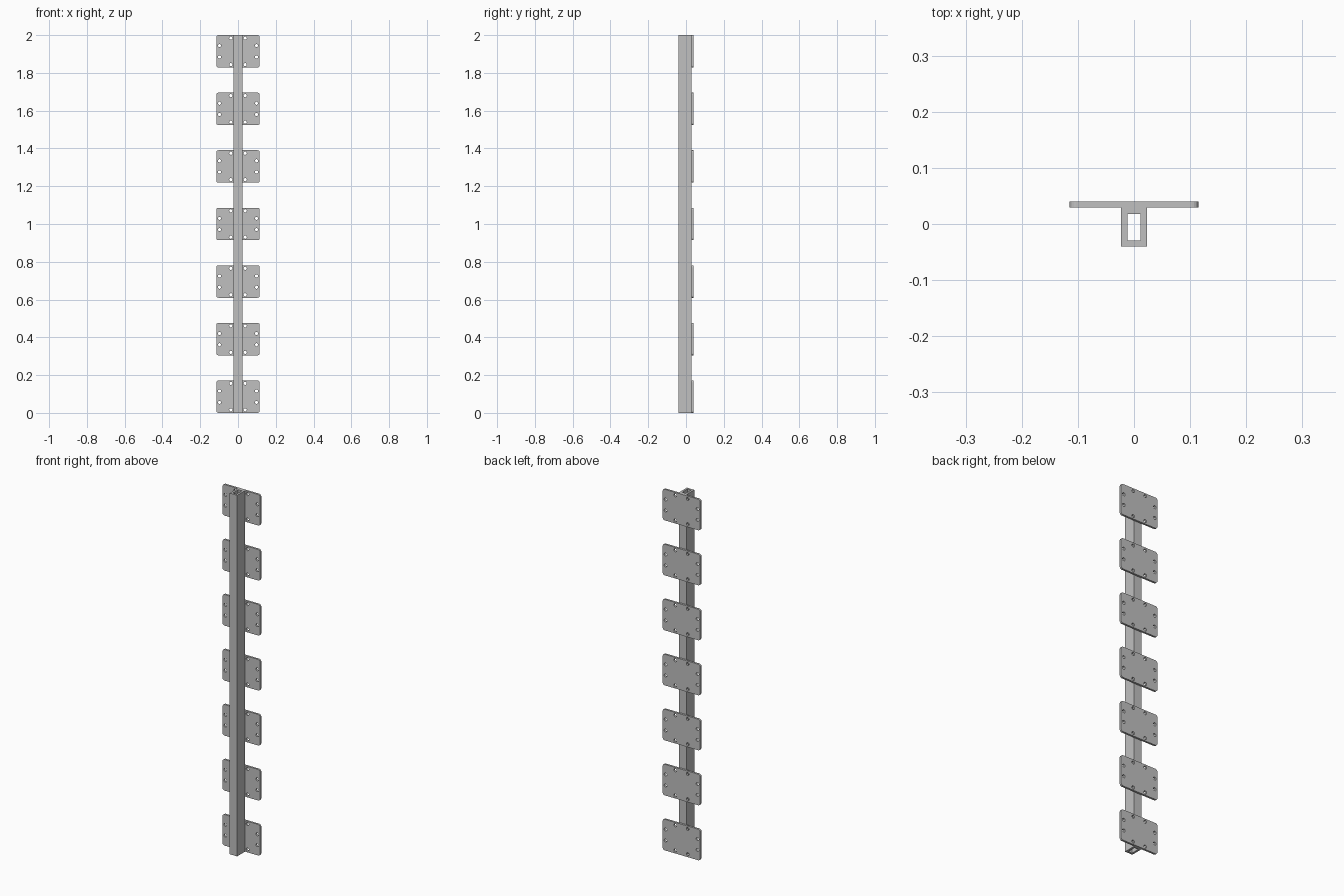
import bpy, bmesh, math
from mathutils import Matrix

cube = bpy.data.objects.get("Cube")
if cube:
    bpy.data.objects.remove(cube, do_unlink=True)

steel = bpy.data.materials.new("light_grey_steel")
steel.use_nodes = True
colour = (0.53, 0.53, 0.53, 1)
steel.diffuse_color = colour
steel.node_tree.nodes["Principled BSDF"].inputs["Base Color"].default_value = colour


def arc(cx, cy, r, start, sweep, steps):
    return [(cx + r * math.cos(start + sweep * i / steps),
             cy + r * math.sin(start + sweep * i / steps)) for i in range(steps + 1)]


def rectangle(hx, hy, cy):
    return [(-hx, cy - hy), (hx, cy - hy), (hx, cy + hy), (-hx, cy + hy)]


def rounded_rectangle(hx, hy, r):
    corners = [(1, 1), (-1, 1), (-1, -1), (1, -1)]
    return [p for i, (sx, sy) in enumerate(corners)
            for p in arc(sx * (hx - r), sy * (hy - r), r, i * math.pi / 2, math.pi / 2, 5)]


def extruded_mesh(name, loops, depth):
    """Fill an outline with holes and extrude it along +z."""
    bm = bmesh.new()
    for loop in loops:
        verts = [bm.verts.new((x, y, 0)) for x, y in loop]
        for a, b in zip(verts, verts[1:] + verts[:1]):
            bm.edges.new((a, b))
    bmesh.ops.triangle_fill(bm, edges=bm.edges[:], use_beauty=True, normal=(0, 0, 1))
    result = bmesh.ops.extrude_face_region(bm, geom=bm.faces[:], use_keep_orig=True)
    top = [g for g in result["geom"] if isinstance(g, bmesh.types.BMVert)]
    bmesh.ops.translate(bm, verts=top, vec=(0, 0, depth))
    bmesh.ops.recalc_face_normals(bm, faces=bm.faces[:])
    mesh = bpy.data.meshes.new(name)
    bm.to_mesh(mesh)
    bm.free()
    mesh.materials.append(steel)
    return mesh


def add_object(name, mesh, location=(0, 0, 0)):
    ob = bpy.data.objects.new(name, mesh)
    ob.location = location
    bpy.context.collection.objects.link(ob)


# Hollow rectangular post
post = extruded_mesh("post", [rectangle(0.023, 0.0345, -0.0055),
                              rectangle(0.0115, 0.0235, -0.0055)], 2)
add_object("post", post)

# Mounting plate with eight bolt holes, shared by every position
half_height, thickness = 0.086, 0.011
holes = [arc(sx * x, sz * z, 0.0085, 0, math.tau, 16)[:-1]
         for x, z in ((0.038, 0.07), (0.098, 0.03)) for sx in (-1, 1) for sz in (-1, 1)]
plate = extruded_mesh("mounting_plate",
                      [rounded_rectangle(0.115, half_height, 0.012)] + holes, thickness)
plate.transform(Matrix.Rotation(math.pi / 2, 4, "X"))

count = 7
pitch = (2 - 2 * half_height) / (count - 1)
for i in range(count):
    add_object(f"mounting_plate_{i + 1}", plate, (0, 0.04, half_height + i * pitch))
